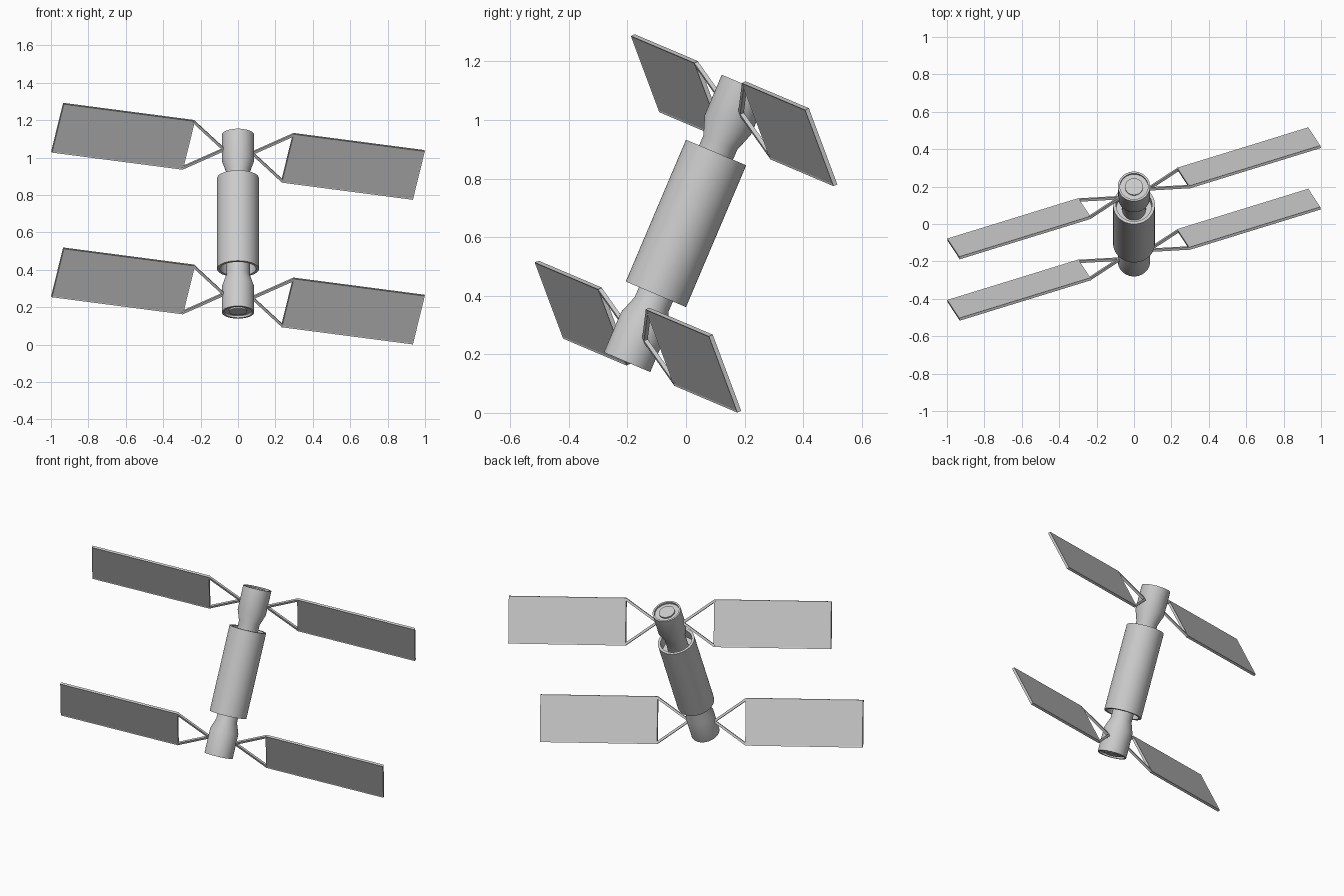
import bpy, bmesh, math
from mathutils import Matrix, Vector

if "Cube" in bpy.data.objects:
    bpy.data.objects.remove(bpy.data.objects["Cube"])

# Local frame: station axis = z, panel span = x
FRAME = (Matrix.Translation((0, 0, 0.647))
         @ Matrix.Rotation(math.radians(-23), 4, 'X')
         @ Matrix.Rotation(math.radians(18.5), 4, 'Z'))
PITCH = Matrix.Rotation(math.radians(45), 4, 'X')
SEG = 48


def finish(name, bm, matrix, smooth=False):
    bmesh.ops.recalc_face_normals(bm, faces=bm.faces)
    mesh = bpy.data.meshes.new(name)
    bm.transform(matrix)
    bm.to_mesh(mesh)
    bm.free()
    obj = bpy.data.objects.new(name, mesh)
    bpy.context.collection.objects.link(obj)
    if smooth:
        bpy.ops.object.select_all(action='DESELECT')
        obj.select_set(True)
        bpy.context.view_layer.objects.active = obj
        bpy.ops.object.shade_smooth_by_angle(angle=math.radians(25))
    return obj


def lathe(name, profile, matrix):
    # Revolve (radius, height) points; the profile starts and ends on the axis
    bm = bmesh.new()
    verts = [bm.verts.new((r, 0, z)) for r, z in profile]
    edges = [bm.edges.new(p) for p in zip(verts, verts[1:])]
    bmesh.ops.spin(bm, geom=verts + edges, axis=(0, 0, 1), cent=(0, 0, 0),
                   steps=SEG, angle=math.tau)
    bmesh.ops.remove_doubles(bm, verts=bm.verts, dist=1e-5)
    return finish(name, bm, matrix, True)


def box(bm, matrix, size):
    return bmesh.ops.create_cube(bm, size=1, matrix=matrix @ Matrix.Diagonal((*size, 1)))


# Central sleeve with recessed ends
half = [(0, 0.2), (0.096, 0.2), (0.096, 0.263), (0.112, 0.263)]
lathe("main_hull", half + [(r, -z) for r, z in reversed(half)], FRAME)

# End modules: neck, cone, drum, rim and docking disc
module = [(0, 0.19), (0.063, 0.19), (0.063, 0.30), (0.086, 0.365), (0.086, 0.515),
          (0.075, 0.515), (0.075, 0.503), (0.048, 0.503), (0.048, 0.512), (0, 0.512)]

INNER, OUTER, WIDTH, THICK, HEIGHT = 0.278, 1.018, 0.285, 0.015, 0.42
for end, zs in (("upper", 1), ("lower", -1)):
    lathe(end + "_module", module, FRAME @ Matrix.Diagonal((1, 1, zs, 1)))
    wing = FRAME @ Matrix.Translation((0, 0, HEIGHT * zs)) @ PITCH
    for side, xs in (("left", -1), ("right", 1)):
        # Solar panel with a thin raised frame
        bm = bmesh.new()
        box(bm, Matrix.Translation((xs * (INNER + OUTER) / 2, 0, 0)),
            (OUTER - INNER, THICK, WIDTH))
        bm.normal_update()
        faces = [f for f in bm.faces if abs(f.normal.y) > 0.9]
        bmesh.ops.inset_individual(bm, faces=faces, thickness=0.008, depth=-0.002)
        finish(f"{end}_{side}_panel", bm, wing)

        # Two struts spreading from the drum to the panel's inner corners
        bm = bmesh.new()
        for s in (-1, 1):
            a = Vector((xs * 0.08, 0, 0))
            b = Vector((xs * (INNER + 0.004), 0, s * (WIDTH / 2 - 0.007)))
            d = b - a
            turn = Matrix.Rotation(math.atan2(-d.z, d.x), 4, 'Y')
            box(bm, Matrix.Translation((a + b) / 2) @ turn,
                (d.length, 0.014, 0.014))
        finish(f"{end}_{side}_struts", bm, wing)
